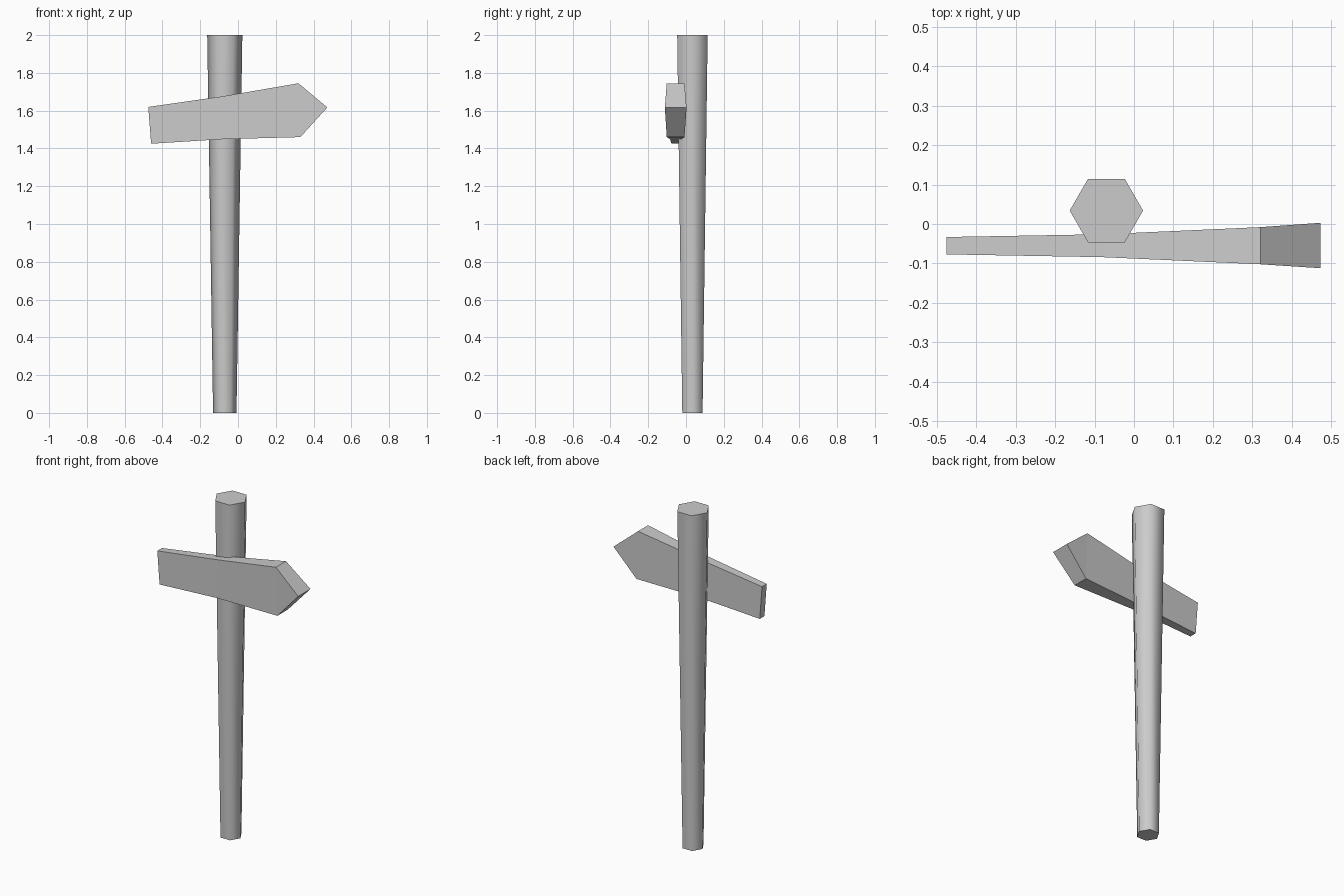
import bpy
import bmesh
from math import radians

cube = bpy.data.objects.get("Cube")
if cube:
    bpy.data.objects.remove(cube, do_unlink=True)

# Single plain grey
grey = bpy.data.materials.new("plain_grey")
grey.use_nodes = True
grey.diffuse_color = (0.6, 0.6, 0.6, 1)
grey.node_tree.nodes["Principled BSDF"].inputs["Base Color"].default_value = (0.6, 0.6, 0.6, 1)


def finish(name, bm):
    bmesh.ops.recalc_face_normals(bm, faces=bm.faces)
    mesh = bpy.data.meshes.new(name)
    bm.to_mesh(mesh)
    bm.free()
    mesh.materials.append(grey)
    obj = bpy.data.objects.new(name, mesh)
    bpy.context.collection.objects.link(obj)
    return obj


# Six-sided post, wider at the top, softly shaded around its sides
bpy.ops.mesh.primitive_cone_add(vertices=6, radius1=0.062, radius2=0.093, depth=2,
                                location=(-0.07, 0.034, 1), rotation=(0, 0, radians(30)))
post = bpy.context.object
post.name = "post"
post.data.materials.append(grey)
bpy.ops.object.shade_smooth_by_angle(angle=radians(65))

# Arrow board: outline corners as (x, z, front y, back y), thicker toward the tip
outline = [
    (-0.475, 1.62, -0.077, -0.033),
    (-0.46, 1.425, -0.077, -0.033),
    (-0.08, 1.449, -0.084, -0.026),
    (0.33, 1.46, -0.102, -0.008),
    (0.473, 1.617, -0.112, 0.003),
    (0.32, 1.745, -0.102, -0.008),
    (-0.08, 1.676, -0.084, -0.026),
]
bm = bmesh.new()
front = [bm.verts.new((x, f, z)) for x, z, f, b in outline]
back = [bm.verts.new((x, b, z)) for x, z, f, b in outline]
for side in (front, back):
    tail_end, tail_low, mid_low, neck_low, tip, neck_top, mid_top = side
    bm.faces.new((tail_end, tail_low, mid_low, mid_top))
    bm.faces.new((mid_top, mid_low, neck_low, neck_top))
    bm.faces.new((neck_top, neck_low, tip))
for i in range(len(outline)):
    j = (i + 1) % len(outline)
    bm.faces.new((front[i], front[j], back[j], back[i]))
finish("arrow_board", bm)
